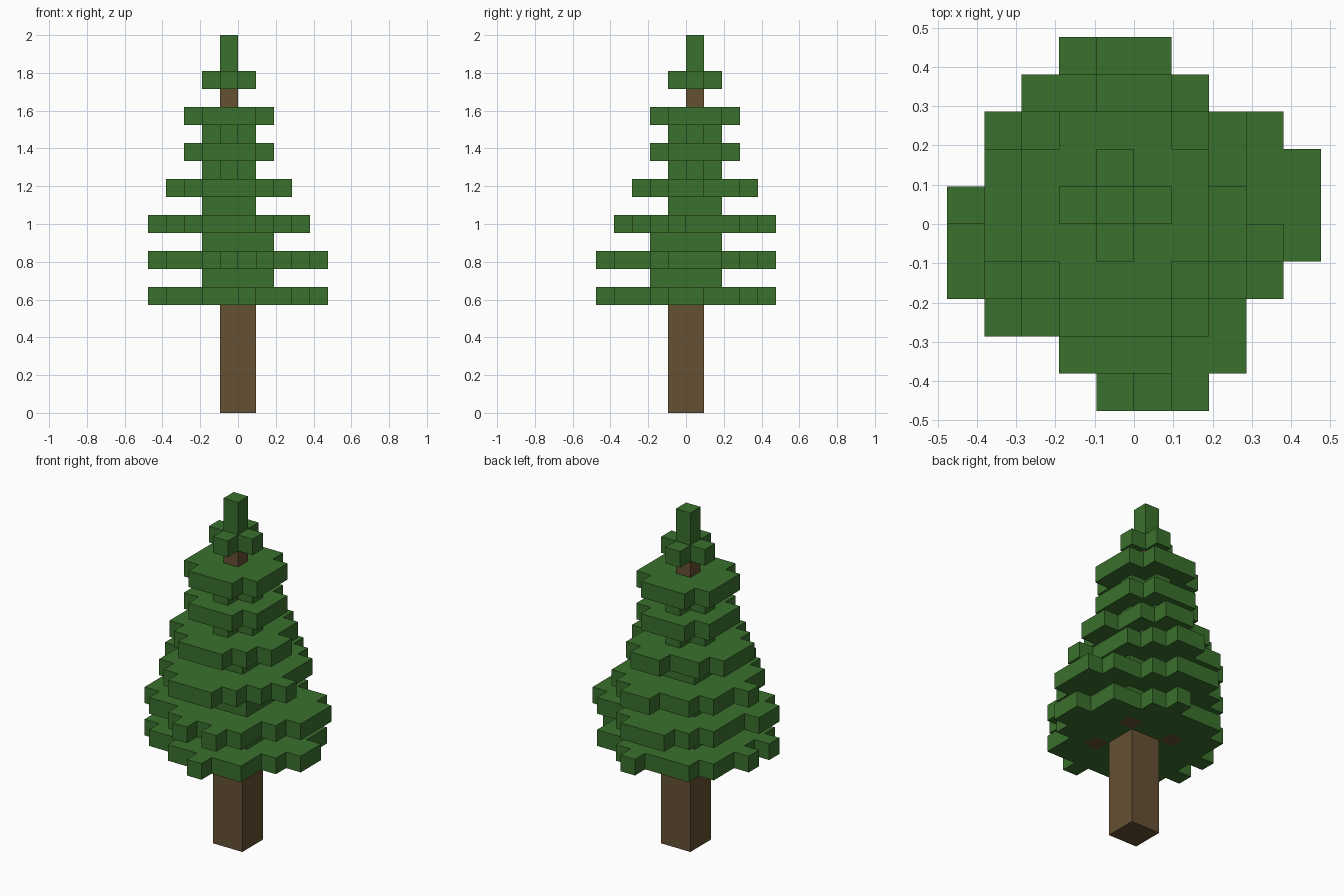
import bpy, bmesh
from mathutils import Vector

if "Cube" in bpy.data.objects:
    bpy.data.objects.remove(bpy.data.objects["Cube"], do_unlink=True)

UNIT = 2 / 21  # edge of one block


def material(name, rgb):
    mat = bpy.data.materials.new(name)
    mat.use_nodes = True
    mat.diffuse_color = (*rgb, 1)
    mat.node_tree.nodes["Principled BSDF"].inputs["Base Color"].default_value = (*rgb, 1)
    return mat


GREEN = material("needle green", (0.042, 0.162, 0.026))
BROWN = material("bark brown", (0.130, 0.082, 0.033))


def block(x0, x1, y0, y1):
    """Set of grid cells, both ends included."""
    return {(x, y) for x in range(x0, x1 + 1) for y in range(y0, y1 + 1)}


def corners(x0, x1, y0, y1):
    return {(x, y) for x in (x0, x1) for y in (y0, y1)}


def build(name, cells, bottom, height, mat):
    """Outer shell of a group of cells, raised from one level."""
    bm = bmesh.new()
    for x, y in cells:
        base = Vector((x, y, bottom))
        p = [base + Vector((i, j, k)) for k in (0, height) for i, j in ((0, 0), (1, 0), (1, 1), (0, 1))]
        quads = [(3, 2, 1, 0), (4, 5, 6, 7)]
        sides = ((0, -1), (1, 0), (0, 1), (-1, 0))
        for n, (dx, dy) in enumerate(sides):
            if (x + dx, y + dy) not in cells:
                m = (n + 1) % 4
                quads.append((n, m, m + 4, n + 4))
        for quad in quads:
            bm.faces.new([bm.verts.new(p[i] * UNIT) for i in quad])
    bmesh.ops.remove_doubles(bm, verts=bm.verts, dist=UNIT / 100)
    bmesh.ops.dissolve_limit(bm, angle_limit=0.01, verts=bm.verts, edges=bm.edges)
    mesh = bpy.data.meshes.new(name)
    bm.to_mesh(mesh)
    bm.free()
    mesh.materials.append(mat)
    obj = bpy.data.objects.new(name, mesh)
    bpy.context.collection.objects.link(obj)


# Trunk: thick below, a single column near the top
wide_trunk = block(-1, 0, -1, 0)
stem = {(-1, 0)}
knots = corners(-2, 1, -2, 1)
build("trunk", wide_trunk, 0, 11, BROWN)
build("upper_trunk", stem, 11, 7, BROWN)
build("branch_knots", knots, 6, 1, BROWN)

# Branch shapes
cross = block(-2, 0, 0, 0) | block(-1, -1, -1, 1)
small_disc = block(-3, 1, -2, 2) - corners(-3, 1, -2, 2)
medium_disc = block(-3, 1, -2, 2) | block(-4, -4, -1, 1) | block(-2, 0, -3, -3) \
    | block(2, 2, -1, 0) | block(-1, 0, 3, 3)
large_disc = (block(-4, 2, -3, 3) - corners(-4, 2, -3, 3)) | block(-2, 0, -4, -4) \
    | block(-1, 0, 4, 4) | {(-5, 0), (3, -1)}
broad = block(-4, 3, -4, 3) - corners(-4, 3, -4, 3) - {(2, 3), (-3, -4), (3, -3)}
second_disc = broad | block(4, 4, -1, 1) | block(-5, -5, -2, -1) | block(-2, 0, 4, 4) \
    | {(-1, -5), (1, -5)}
lowest_disc = broad | block(4, 4, -1, 0) | {(-5, -2), (-5, 0), (0, 4), (0, -5)}
square = block(-2, 1, -2, 1)
small_square = block(-2, 0, -1, 1)

# Foliage from the bottom up, around the trunk
layers = [lowest_disc - knots, square, second_disc, square, large_disc, small_square,
          medium_disc, cross, small_disc, cross, small_disc]
for n, cells in enumerate(layers):
    core = wide_trunk if n < 5 else stem
    build(f"foliage_layer_{n + 1}", cells - core, 6 + n, 1, GREEN)

# Crown
build("crown_cross", cross, 18, 1, GREEN)
build("crown_tip", stem, 19, 2, GREEN)
